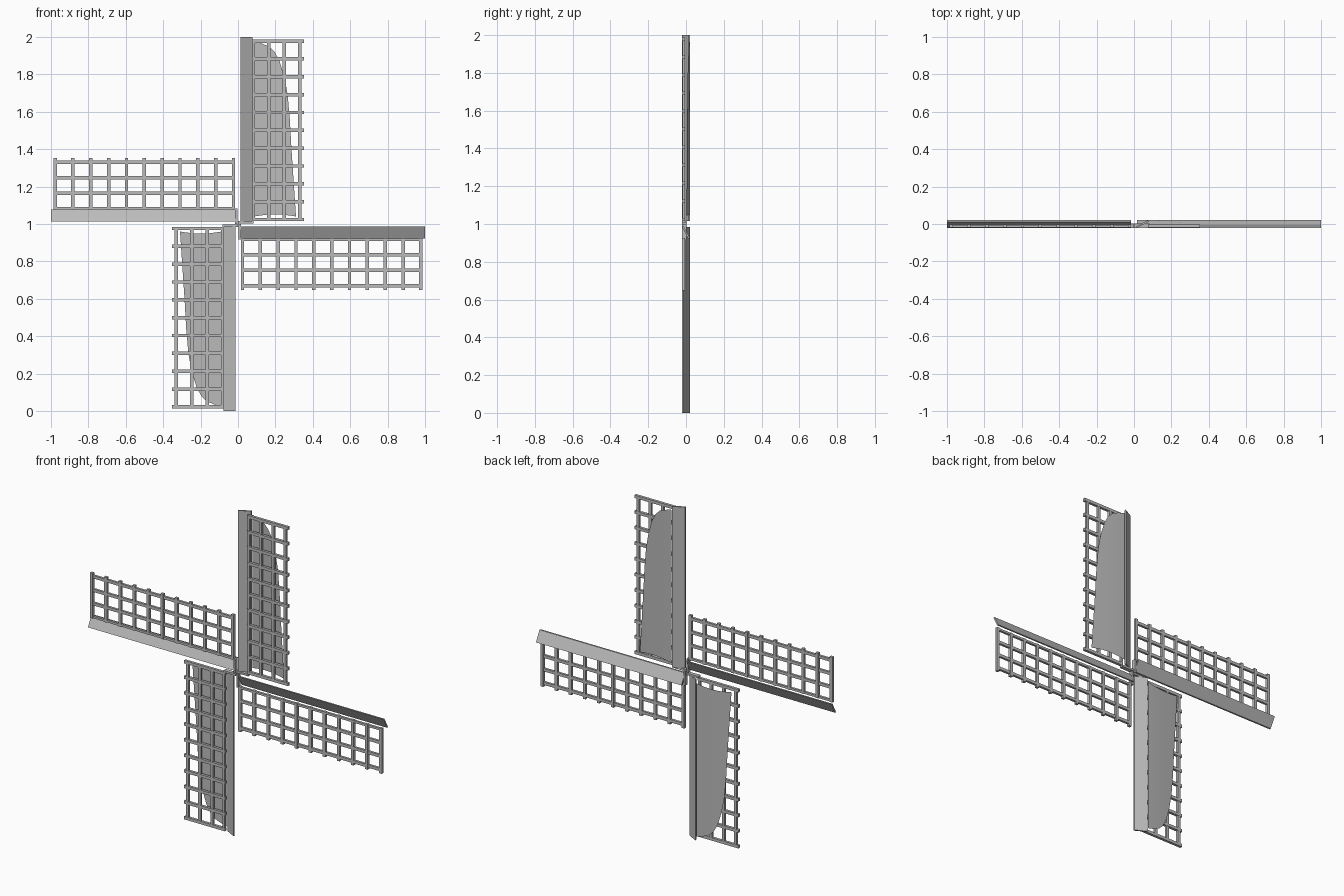
import bpy, bmesh, math
from mathutils import Matrix

if "Cube" in bpy.data.objects:
    bpy.data.objects.remove(bpy.data.objects["Cube"], do_unlink=True)

grey = bpy.data.materials.new("plain grey")
grey.use_nodes = True
grey.diffuse_color = (0.5, 0.5, 0.5, 1)
grey.node_tree.nodes["Principled BSDF"].inputs["Base Color"].default_value = (0.5, 0.5, 0.5, 1)

# Each sail is built pointing up: x runs across the sail, z along it from the hub.
BARS, INNER, OUTER = 11, 0.024, 0.978
RAILS = (0.165, 0.2475, 0.33)


def box(bm, x0, x1, y0, y1, z0, z1):
    size = Matrix.Diagonal((x1 - x0, y1 - y0, z1 - z0, 1))
    centre = Matrix.Translation(((x0 + x1) / 2, (y0 + y1) / 2, (z0 + z1) / 2))
    bmesh.ops.create_cube(bm, size=1, matrix=centre @ size)


def finish(bm, name, turn):
    place = Matrix.Translation((0, 0, 1)) @ Matrix.Rotation(turn, 4, 'Y')
    bmesh.ops.recalc_face_normals(bm, faces=bm.faces)
    bm.transform(place)
    mesh = bpy.data.meshes.new(name)
    bm.to_mesh(mesh)
    bm.free()
    mesh.materials.append(grey)
    obj = bpy.data.objects.new(name, mesh)
    bpy.context.collection.objects.link(obj)
    return obj


def spar(name, turn):
    # slanted leading board
    bm = bmesh.new()
    profile = [(0.014, -0.022), (0.078, 0.012), (0.078, 0.022), (0.014, -0.012)]
    face = bm.faces.new([bm.verts.new((x, y, 0.016)) for x, y in profile])
    new = bmesh.ops.extrude_face_region(bm, geom=[face])["geom"]
    tip = [v for v in new if isinstance(v, bmesh.types.BMVert)]
    bmesh.ops.translate(bm, verts=tip, vec=(0, 0, 0.984))
    finish(bm, name, turn)


def lattice(name, turn):
    # open frame standing just in front of the cloth
    bm = bmesh.new()
    for i in range(BARS):
        z = INNER + (OUTER - INNER) * i / (BARS - 1)
        box(bm, 0.075, 0.352, -0.02, -0.004, z - 0.009, z + 0.009)
    for x in RAILS:
        box(bm, x - 0.009, x + 0.009, -0.019, -0.005, INNER, OUTER)
    # narrow rail against the board
    box(bm, 0.077, 0.09, -0.019, -0.005, INNER, OUTER)
    finish(bm, name, turn)


def cloth(name, turn):
    # outer edge of the cloth: (distance across, distance along)
    edge = [(0.31, 0.04), (0.298, 0.22), (0.286, 0.4), (0.277, 0.56), (0.265, 0.695),
            (0.247, 0.79), (0.222, 0.872), (0.197, 0.918), (0.168, 0.947),
            (0.13, 0.964), (0.09, 0.976)]
    bm = bmesh.new()
    steps, rows = 8, []
    for width, z in edge:
        row = []
        for j in range(steps + 1):
            f = j / steps
            x = 0.086 + (width - 0.086) * f
            y = 0.019 - 0.016 * ((x - 0.086) / 0.224) ** 1.4
            arch = 0.014 * math.sin(math.pi * f) * (1 - z) ** 4
            row.append(bm.verts.new((x, y, z + arch)))
        rows.append(row)
    for a, b in zip(rows, rows[1:]):
        for j in range(steps):
            bm.faces.new((a[j], a[j + 1], b[j + 1], b[j]))
    obj = finish(bm, name, turn)
    for p in obj.data.polygons:
        p.use_smooth = True


def hub_plate(name, turn):
    bm = bmesh.new()
    box(bm, 0.0, 0.084, -0.022, 0.002, 0.004, 0.016)
    finish(bm, name, turn)


for i, side in enumerate(("top", "right", "bottom", "left")):
    turn = i * math.pi / 2
    spar(side + "_spar", turn)
    lattice(side + "_lattice", turn)
    hub_plate(side + "_hub_plate", turn)
    if i % 2 == 0:
        cloth(side + "_sail_cloth", turn)
